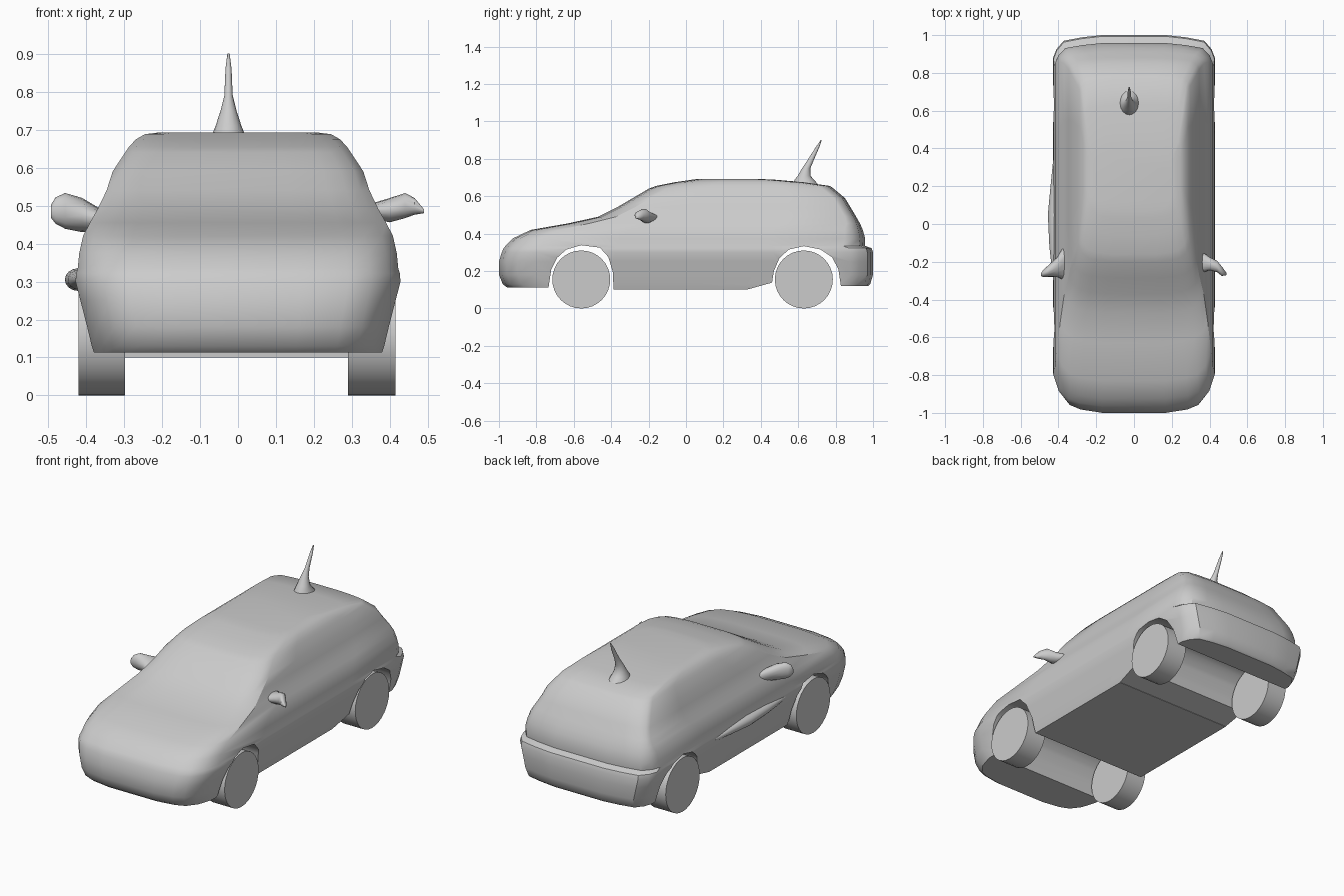
import bpy, bmesh, math


def obj_from_bm(name, bm, angle=35):
    bmesh.ops.recalc_face_normals(bm, faces=bm.faces)
    me = bpy.data.meshes.new(name)
    bm.to_mesh(me)
    bm.free()
    ob = bpy.data.objects.new(name, me)
    bpy.context.collection.objects.link(ob)
    if angle:
        smooth(ob, angle)
    return ob


def smooth(ob, angle):
    bpy.ops.object.select_all(action='DESELECT')
    ob.select_set(True)
    bpy.context.view_layer.objects.active = ob
    bpy.ops.object.shade_smooth_by_angle(angle=math.radians(angle))


def loft(name, rings, angle=35):
    """Skin a list of closed rings and cap both ends."""
    bm = bmesh.new()
    vr = [[bm.verts.new(p) for p in r] for r in rings]
    n = len(vr[0])
    for a, b in zip(vr, vr[1:]):
        for i in range(n):
            j = (i + 1) % n
            bm.faces.new((a[i], a[j], b[j], b[i]))
    bm.faces.new(vr[0][::-1])
    bm.faces.new(vr[-1])
    return obj_from_bm(name, bm, angle)


def ellipse(axis, at, c, r, n=16):
    """Ellipse in the plane perpendicular to the axis (0=x, 1=y, 2=z)."""
    pts = []
    for i in range(n):
        t = 2 * math.pi * i / n
        p = [c[0] + r[0] * math.cos(t), c[1] + r[1] * math.sin(t)]
        p.insert(axis, at)
        pts.append(p)
    return pts


# Body: stacked outlines (height, front y, rear y, half width, corner size)
LEVELS = [
    (0.100, -0.94, 0.95, 0.375, 0.9), (0.130, -0.98, 0.985, 0.385, 1),
    (0.180, -1.0, 1.0, 0.397, 1), (0.250, -1.0, 1.0, 0.415, 1),
    (0.300, -0.985, 1.0, 0.428, 1), (0.322, -0.975, 0.993, 0.426, 1),
    (0.335, -0.965, 0.957, 0.422, 1), (0.375, -0.925, 0.958, 0.418, 0.9),
    (0.420, -0.83, 0.945, 0.408, 0.8), (0.455, -0.63, 0.93, 0.390, 0.6),
    (0.490, -0.47, 0.91, 0.370, 0.5), (0.540, -0.37, 0.88, 0.346, 0.5),
    (0.590, -0.285, 0.85, 0.330, 0.5), (0.640, -0.20, 0.79, 0.297, 0.5),
    (0.655, -0.16, 0.77, 0.287, 0.5), (0.675, -0.06, 0.63, 0.268, 0.5),
    (0.688, 0.03, 0.48, 0.245, 0.5), (0.693, 0.07, 0.38, 0.205, 0.5),
]
FRONT = [(0.4, 0), (0.68, 0.018), (0.82, 0.042), (0.93, 0.10), (1, 0.19)]
REAR = [(1, 0.12), (0.96, 0.075), (0.87, 0.03), (0.65, 0.012), (0.4, 0)]


def outline(z, yf, yb, w, c):
    half = [(fx * w, yf + d * c) for fx, d in FRONT]
    y0, y1 = yf + 0.19 * c, yb - 0.12 * c
    half += [(w, y0 + (y1 - y0) * t) for t in (0.25, 0.5, 0.75)]
    half += [(fx * w, yb - d * c) for fx, d in REAR]
    return [(x, y, z) for x, y in half] + [(-x, y, z) for x, y in half[::-1]]


body = loft("car_body", [outline(*lv) for lv in LEVELS], None)

# Wheel arches cut right across the body, also trimming the bumper undersides
ARCHES = [
    [(-1.1, 0), (-1.1, 0.113), (-0.735, 0.113), (-0.72, 0.21), (-0.69, 0.27),
     (-0.64, 0.315), (-0.56, 0.338), (-0.46, 0.325), (-0.415, 0.275),
     (-0.39, 0.19), (-0.386, 0)],
    [(0.33, 0), (0.33, 0.102), (0.46, 0.138), (0.47, 0.2), (0.50, 0.27),
     (0.55, 0.315), (0.63, 0.333), (0.72, 0.315), (0.78, 0.275),
     (0.815, 0.21), (0.828, 0.12), (1.1, 0.12), (1.1, 0)],
]
for k, prof in enumerate(ARCHES):
    cutter = loft("arch_cutter", [[(x, y, z) for y, z in prof] for x in (-0.7, 0.7)], None)
    cutter.hide_render = True
    mod = body.modifiers.new("arch", 'BOOLEAN')
    mod.operation = 'DIFFERENCE'
    mod.solver = 'EXACT'
    mod.object = cutter
    bpy.context.view_layer.objects.active = body
    bpy.ops.object.modifier_apply(modifier=mod.name)
    bpy.data.objects.remove(cutter)
smooth(body, 35)

# Wheels
for end, y in (("front", -0.56), ("rear", 0.63)):
    for side, x0, x1 in (("left", -0.42, -0.298), ("right", 0.29, 0.415)):
        loft(f"{end}_{side}_wheel",
             [ellipse(0, x, (y, 0.155), (0.155, 0.155), 32) for x in (x0, x1)])

# Door mirrors: ellipses along x (x, centre y, centre z, radius y, radius z)
MIRRORS = {
    "left_mirror": [(-0.36, -0.20, 0.46, 0.10, 0.03), (-0.41, -0.23, 0.475, 0.05, 0.045),
                    (-0.455, -0.25, 0.486, 0.03, 0.047), (-0.48, -0.262, 0.487, 0.02, 0.035),
                    (-0.492, -0.268, 0.485, 0.008, 0.018)],
    "right_mirror": [(0.35, -0.20, 0.485, 0.06, 0.02), (0.40, -0.21, 0.488, 0.035, 0.032),
                     (0.44, -0.225, 0.50, 0.03, 0.033), (0.465, -0.25, 0.498, 0.025, 0.022),
                     (0.49, -0.265, 0.485, 0.006, 0.005)],
}
for name, secs in MIRRORS.items():
    loft(name, [ellipse(0, x, (y, z), (ry, rz)) for x, y, z, ry, rz in secs], 50)

# Raised side moulding on the left door
loft("side_moulding", [ellipse(1, y, (-0.42, 0.305), r) for y, r in (
    (0.34, (0.008, 0.01)), (0.2, (0.022, 0.022)), (0.05, (0.036, 0.03)),
    (-0.12, (0.028, 0.025)), (-0.3, (0.008, 0.01)))], 50)

# Roof aerial, raked backwards
loft("roof_aerial", [ellipse(2, z, (-0.025, y), r) for z, y, r in (
    (0.66, 0.64, (0.055, 0.07)), (0.69, 0.632, (0.042, 0.05)), (0.71, 0.632, (0.034, 0.034)),
    (0.75, 0.643, (0.021, 0.022)), (0.79, 0.665, (0.011, 0.017)),
    (0.86, 0.702, (0.008, 0.010)), (0.90, 0.723, (0.003, 0.003)))], 60)
